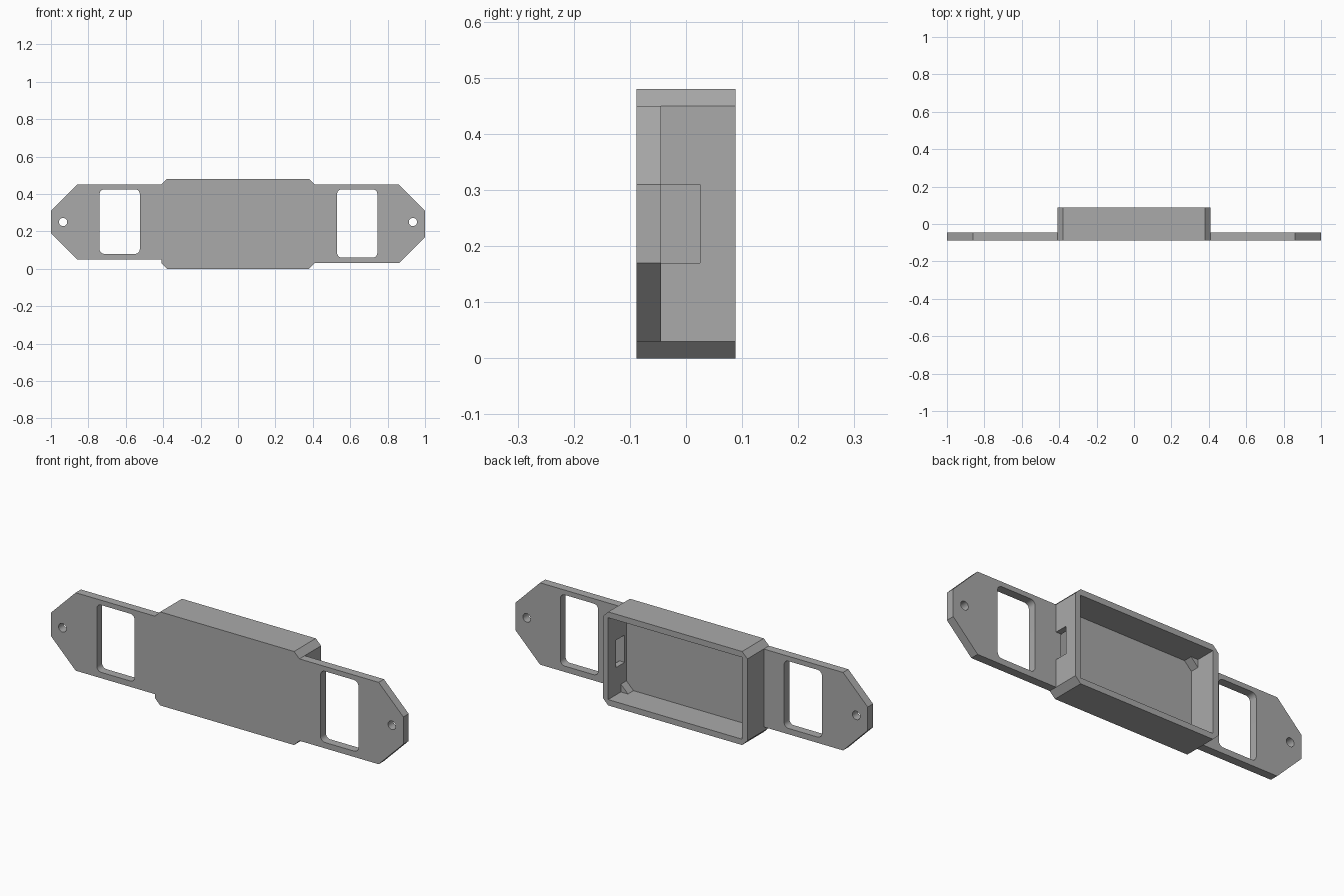
import bpy, bmesh, math

cube = bpy.data.objects.get("Cube")
if cube:
    bpy.data.objects.remove(cube, do_unlink=True)

FRONT, BACK = -0.088, 0.088
WING_BACK, FLOOR = -0.045, -0.06
HALF, TOP, WALL = 0.41, 0.48, 0.03

grey = bpy.data.materials.new("plain_grey")
grey.use_nodes = True
COLOUR = (0.4, 0.4, 0.4, 1)
grey.diffuse_color = COLOUR
grey.node_tree.nodes["Principled BSDF"].inputs["Base Color"].default_value = COLOUR


def prism(name, outline, y0, y1):
    """Extrude an (x, z) outline from y0 to y1."""
    bm = bmesh.new()
    face = bm.faces.new([bm.verts.new((x, y0, z)) for x, z in outline])
    new = bmesh.ops.extrude_face_region(bm, geom=[face])["geom"]
    bmesh.ops.translate(bm, vec=(0, y1 - y0, 0),
                        verts=[v for v in new if isinstance(v, bmesh.types.BMVert)])
    bmesh.ops.recalc_face_normals(bm, faces=bm.faces)
    mesh = bpy.data.meshes.new(name)
    bm.to_mesh(mesh)
    bm.free()
    mesh.materials.append(grey)
    obj = bpy.data.objects.new(name, mesh)
    bpy.context.collection.objects.link(obj)
    return obj


def combine(target, tool, operation):
    """Apply a boolean and discard the tool object."""
    tool.hide_render = True
    mod = target.modifiers.new("boolean", "BOOLEAN")
    mod.operation, mod.solver, mod.object = operation, "EXACT", tool
    bpy.context.view_layer.objects.active = target
    bpy.ops.object.modifier_apply(modifier=mod.name)
    bpy.data.objects.remove(tool, do_unlink=True)


def rect(x0, x1, z0, z1):
    return [(x0, z0), (x1, z0), (x1, z1), (x0, z1)]


def arc(cx, cz, r, start, sweep, n):
    return [(cx + r * math.cos(start + sweep * i / n),
             cz + r * math.sin(start + sweep * i / n)) for i in range(n + 1)]


def rounded_rect(x0, x1, z0, z1, r):
    quarter = math.pi / 2
    corners = [(x1 - r, z1 - r), (x0 + r, z1 - r), (x0 + r, z0 + r), (x1 - r, z0 + r)]
    return [p for i, (x, z) in enumerate(corners)
            for p in arc(x, z, r, i * quarter, quarter, 6)]


def wing(name, side, bottom, tip_bottom, win_in, win_out, win_bottom):
    """Tapered mounting plate with a window and a screw hole."""
    outline = [(HALF - 0.02, bottom), (0.86, bottom), (1, tip_bottom),
               (1, 0.31), (0.86, 0.45), (HALF - 0.02, 0.45)]
    plate = prism(name, [(side * x, z) for x, z in outline], FRONT, WING_BACK)
    xs = sorted((side * win_in, side * win_out))
    window = rounded_rect(*xs, win_bottom, 0.425, 0.025)
    hole = arc(side * 0.935, 0.25, 0.022, 0, math.tau, 32)[:-1]
    for cut in (window, hole):
        combine(plate, prism("cutter", cut, -0.2, 0.1), "DIFFERENCE")
    return plate


# Open-backed case with chamfered outer corners
case = prism("case", [(-HALF, WALL), (-HALF + WALL, 0), (HALF - WALL, 0), (HALF, WALL),
                      (HALF, TOP - WALL), (HALF - WALL, TOP),
                      (-HALF + WALL, TOP), (-HALF, TOP - WALL)], FRONT, BACK)

# Mounting wings either side
combine(case, wing("left_wing", 1, 0.03, 0.17, 0.53, 0.745, 0.06), "UNION")
combine(case, wing("right_wing", -1, 0.05, 0.19, 0.525, 0.74, 0.08), "UNION")

# Hollow interior, and a cable opening through the left wall
inner = HALF - WALL
combine(case, prism("cavity", rect(-inner, inner, WALL, TOP - WALL), FLOOR, 0.2), "DIFFERENCE")
combine(case, prism("cable_opening", rect(inner - 0.05, HALF + 0.05, 0.17, 0.31),
                    WING_BACK, 0.025), "DIFFERENCE")

# Small triangular supports in the inside corners
LEG, SINK = 0.04, 0.004
for sx in (-1, 1):
    for sz in (-1, 1):
        x, z = sx * (inner + SINK), TOP / 2 + sz * (TOP / 2 - WALL + SINK)
        reach = LEG + 2 * SINK
        combine(case, prism("corner_support", [(x, z), (x - sx * reach, z), (x, z - sz * reach)],
                            FLOOR - SINK, FLOOR + 0.045), "UNION")

# Smooth the round holes, keep every other edge crisp
bpy.ops.object.select_all(action="DESELECT")
case.select_set(True)
bpy.context.view_layer.objects.active = case
bpy.ops.object.shade_smooth_by_angle(angle=math.radians(30))
